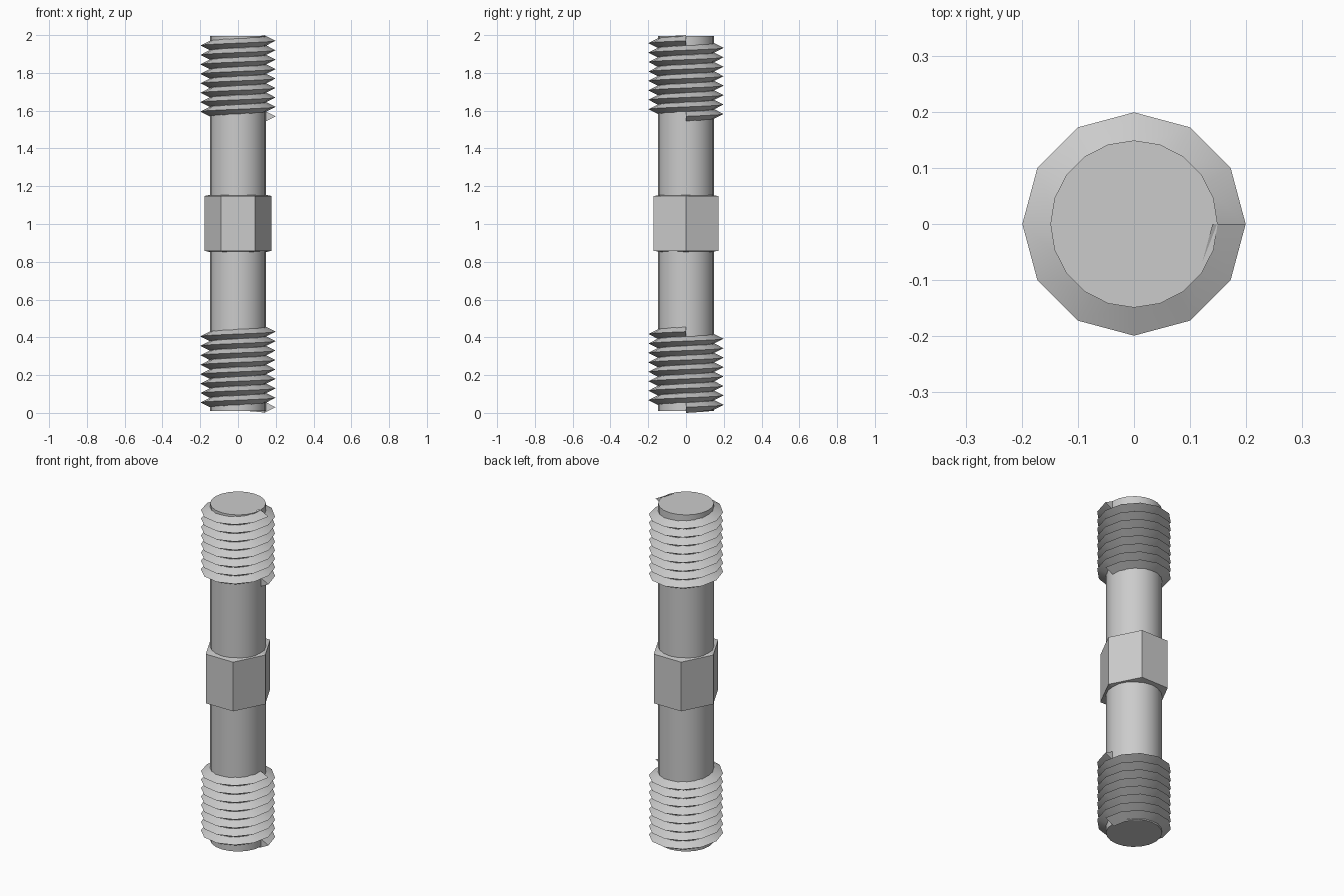
import bpy, bmesh
from math import pi, cos, sin, radians

if "Cube" in bpy.data.objects:
    bpy.data.objects.remove(bpy.data.objects["Cube"])

PITCH, TURNS, STEPS = 0.05, 8, 12
MID = 1.003


def finish(name, bm, angle=None):
    """Turn a bmesh into a named object, optionally smooth."""
    bmesh.ops.recalc_face_normals(bm, faces=bm.faces)
    mesh = bpy.data.meshes.new(name)
    bm.to_mesh(mesh)
    bm.free()
    ob = bpy.data.objects.new(name, mesh)
    bpy.context.collection.objects.link(ob)
    if angle:
        bpy.ops.object.select_all(action='DESELECT')
        ob.select_set(True)
        bpy.context.view_layer.objects.active = ob
        bpy.ops.object.shade_smooth_by_angle(angle=radians(angle))
    return ob


def loft(bm, rings):
    """Skin consecutive closed rings of points and cap both ends."""
    rings = [[bm.verts.new(p) for p in ring] for ring in rings]
    n = len(rings[0])
    for a, b in zip(rings, rings[1:]):
        for i in range(n):
            j = (i + 1) % n
            bm.faces.new((a[i], a[j], b[j], b[i]))
    bm.faces.new(rings[0][::-1])
    bm.faces.new(rings[-1])


def polygon(n, rx, ry, z):
    return [(rx * cos(2 * pi * i / n), ry * sin(2 * pi * i / n), z) for i in range(n)]


def thread(name, z0):
    """Triangular ridge swept along a right-handed helix."""
    profile = [(0.14, 0.0), (0.199, 0.03), (0.14, 0.06)]
    rings = []
    for k in range(TURNS * STEPS + 1):
        a = 2 * pi * k / STEPS
        rise = z0 + PITCH * k / STEPS
        rings.append([(r * cos(a), r * sin(a), rise + z) for r, z in profile])
    bm = bmesh.new()
    loft(bm, rings)
    finish(name, bm, 40)


# Central rod
bm = bmesh.new()
loft(bm, [polygon(20, 0.149, 0.149, z) for z in (0.01, 1.996)])
finish("rod", bm, 40)

# Threaded ends
thread("lower_thread", 0.0)
thread("upper_thread", 1.54)

# Hexagonal grip with slightly raised end faces
bm = bmesh.new()
sections = [(0.155, 0.155, -0.15), (0.178, 0.2, -0.145),
            (0.178, 0.2, 0.145), (0.155, 0.155, 0.15)]
loft(bm, [polygon(6, rx, ry, MID + dz) for rx, ry, dz in sections])
finish("hex_grip", bm)
